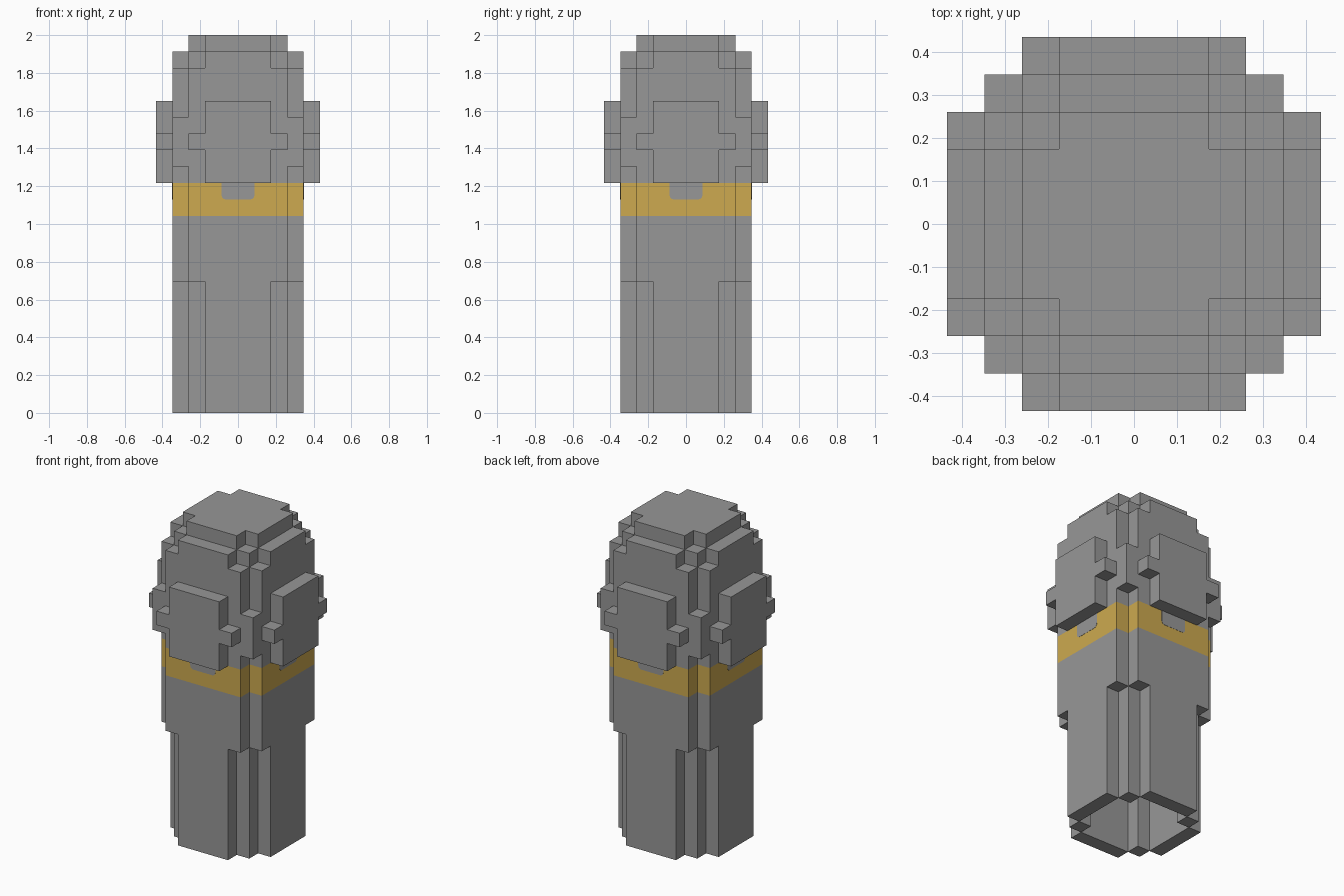
import bpy, bmesh, math
from mathutils import Matrix, Vector

cube = bpy.data.objects.get("Cube")
if cube:
    bpy.data.objects.remove(cube, do_unlink=True)

U = 2 / 23  # one block


def material(name, color):
    m = bpy.data.materials.new(name)
    m.use_nodes = True
    m.diffuse_color = (*color, 1)
    m.node_tree.nodes["Principled BSDF"].inputs["Base Color"].default_value = (*color, 1)
    return m


grey = material("grey", (0.31, 0.31, 0.31))
gold = material("gold", (0.61, 0.40, 0.08))


def four(points):
    """Four copies of a polygon, turned about the centre."""
    turns = [Matrix.Rotation(i * math.pi / 2, 2) for i in range(4)]
    return [[t @ Vector(p) for p in points] for t in turns]


def ring(quadrant):
    """Ring around the hollow, from the outer points of one quadrant."""
    inner = [(0, 3), (2, 3), (2, 2), (3, 2), (3, 0)]
    return four([(4, 0)] + quadrant + [(0, 4)] + inner)


def extrude(name, polygons, depth, mat, matrix):
    """Join the polygons and extrude them along local z, in blocks."""
    bm = bmesh.new()
    for poly in polygons:
        bm.faces.new([bm.verts.new((p[0], p[1], 0)) for p in poly])
    bmesh.ops.remove_doubles(bm, verts=bm.verts, dist=0.001)
    geo = bmesh.ops.extrude_face_region(bm, geom=bm.faces[:], use_keep_orig=True)["geom"]
    bmesh.ops.translate(bm, vec=(0, 0, depth),
                        verts=[g for g in geo if isinstance(g, bmesh.types.BMVert)])
    bmesh.ops.transform(bm, matrix=Matrix.Scale(U, 4) @ matrix, verts=bm.verts)
    bmesh.ops.recalc_face_normals(bm, faces=bm.faces)
    mesh = bpy.data.meshes.new(name)
    bm.to_mesh(mesh)
    bm.free()
    mesh.materials.append(mat)
    bpy.context.collection.objects.link(bpy.data.objects.new(name, mesh))


# Cross-sections: full square, one notch per corner, and narrow walls with corner posts
square = ring([(4, 4)])
notched = ring([(4, 3), (3, 3), (3, 4)])
walls = four([(3, -2), (4, -2), (4, 2), (3, 2)])
posts = four([(2, 2), (3, 2), (3, 3), (2, 3)])
cap = [sum(four([(3, 2), (2, 2), (2, 3)]), [])]

# Hollow body, stacked from the open bottom to the closed cap
layers = [
    ("lower_shaft_walls", walls, 0, 8, grey),
    ("lower_shaft_posts", posts, 0, 8, grey),
    ("upper_shaft", notched, 8, 12, grey),
    ("gold_band", notched, 12, 14, gold),
    ("head_base", notched, 14, 15, grey),
    ("head_middle", square, 15, 18, grey),
    ("head_upper", notched, 18, 21, grey),
    ("head_shoulder_walls", walls, 21, 22, grey),
    ("head_shoulder_posts", posts, 21, 22, grey),
    ("top_cap", cap, 22, 23, grey),
]
for name, section, z0, z1, mat in layers:
    extrude(name, section, z1 - z0, mat, Matrix.Translation((0, 0, z0)))


def mirrored(half):
    return half + [(-x, z) for x, z in reversed(half)]


# Raised plate with side lugs, and a painted tab below it with rounded lower corners
plate = mirrored([(2, 14), (2, 16), (3, 16), (3, 17), (2, 17), (2, 19)])
r = 0.25
arc = [(1 - r + r * math.sin(a), 13 + r - r * math.cos(a))
       for a in (i * math.pi / 8 for i in range(5))]
tab = mirrored(arc + [(1, 14)])

for i, side in enumerate(("front", "left", "back", "right")):
    face = (Matrix.Rotation(i * math.pi / 2, 4, "Z") @ Matrix.Translation((0, -4, 0))
            @ Matrix.Rotation(math.pi / 2, 4, "X"))
    extrude(side + "_plate", [plate], 1, grey, face)
    extrude(side + "_tab", [tab], 0.015, grey, face)
